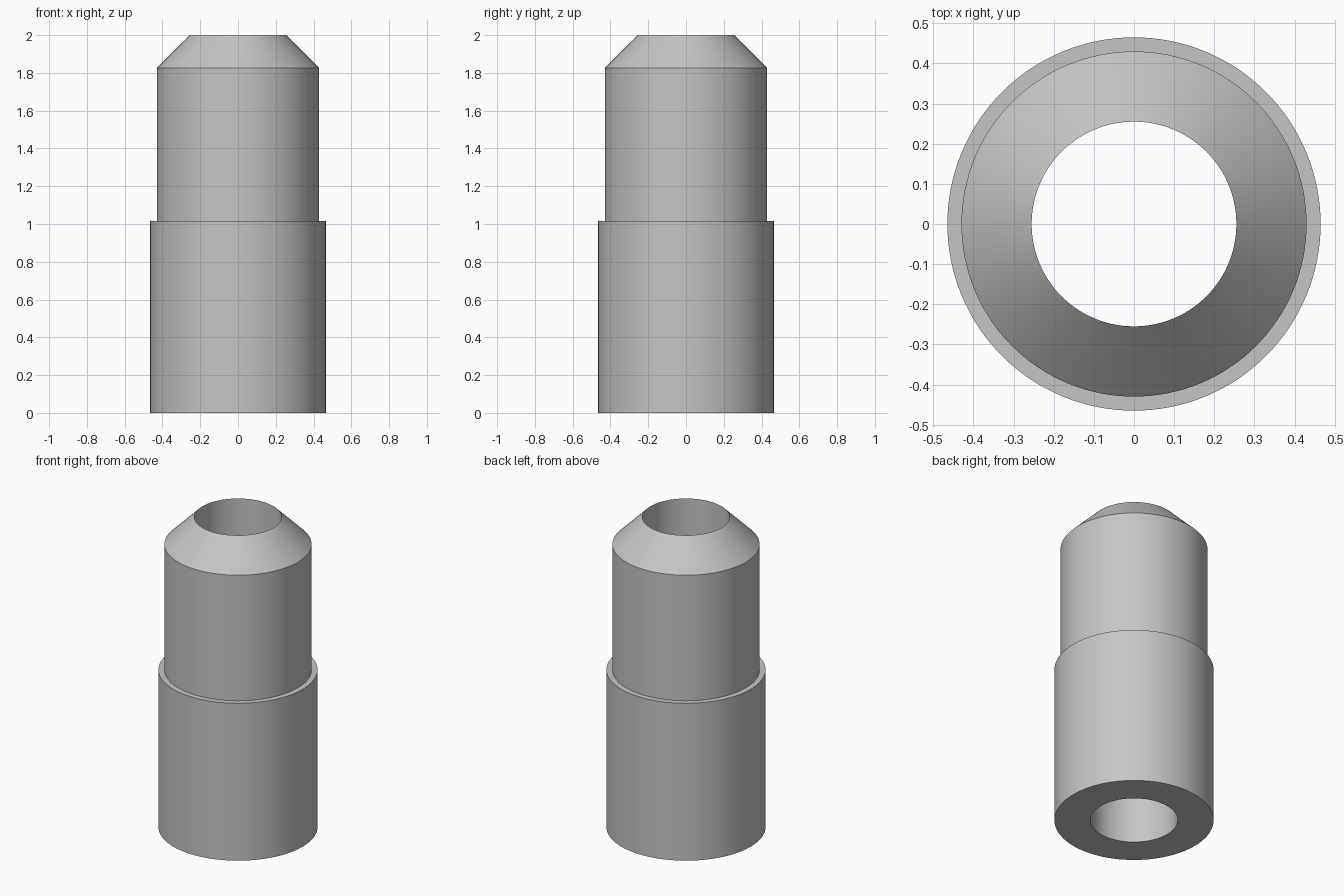
import bpy
import bmesh
import math

cube = bpy.data.objects.get("Cube")
if cube:
    bpy.data.objects.remove(cube, do_unlink=True)

SEGMENTS = 128
BORE, BODY, BASE = 0.255, 0.43, 0.465
STEP_Z, SHOULDER_Z, TOP_Z = 1.015, 1.825, 2.0

# Plain grey finish
grey = bpy.data.materials.new("plain_grey")
grey.use_nodes = True
colour = (0.56, 0.56, 0.56, 1.0)
grey.diffuse_color = colour
grey.node_tree.nodes["Principled BSDF"].inputs["Base Color"].default_value = colour


def lathe(name, profile, material):
    """Revolve a closed (radius, height) outline around z."""
    bm = bmesh.new()
    verts = [bm.verts.new((r, 0, z)) for r, z in profile]
    edges = [bm.edges.new((v, verts[(i + 1) % len(verts)])) for i, v in enumerate(verts)]
    bmesh.ops.spin(bm, geom=verts + edges, cent=(0, 0, 0), axis=(0, 0, 1),
                   angle=math.tau, steps=SEGMENTS, use_merge=True)
    bmesh.ops.remove_doubles(bm, verts=bm.verts, dist=0.0001)
    bmesh.ops.recalc_face_normals(bm, faces=bm.faces)
    mesh = bpy.data.meshes.new(name)
    bm.to_mesh(mesh)
    bm.free()
    mesh.materials.append(material)
    obj = bpy.data.objects.new(name, mesh)
    bpy.context.collection.objects.link(obj)
    bpy.ops.object.select_all(action="DESELECT")
    obj.select_set(True)
    bpy.context.view_layer.objects.active = obj
    bpy.ops.object.shade_smooth_by_angle(angle=math.radians(30))
    return obj


# Stepped sleeve: wide base, narrower body, tapered nose and straight bore
lathe("stepped_sleeve", [
    (BORE, 0), (BASE, 0), (BASE, STEP_Z), (BODY, STEP_Z),
    (BODY, SHOULDER_Z), (BORE, TOP_Z),
], grey)
